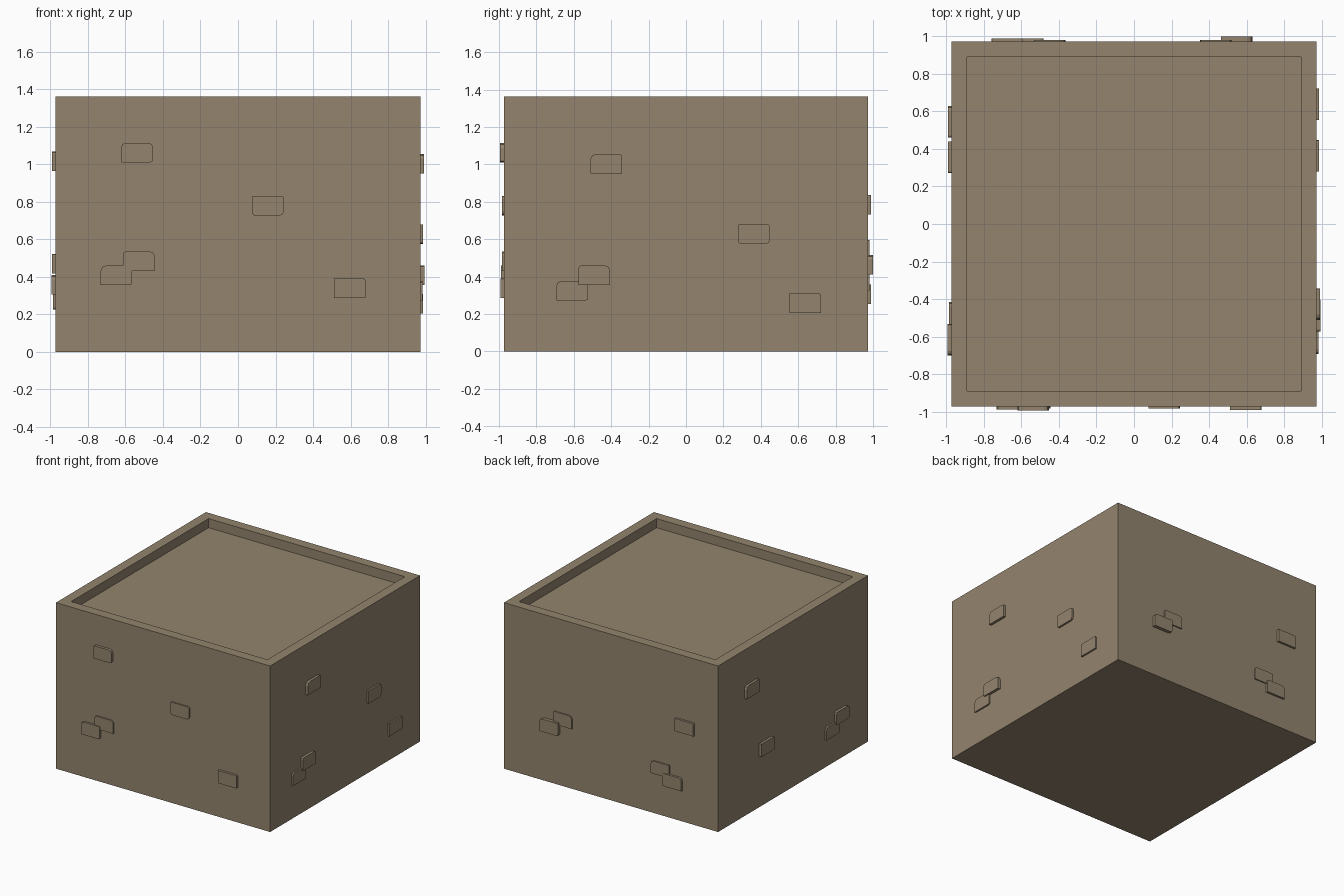
import bpy, bmesh, math
from mathutils import Matrix

if "Cube" in bpy.data.objects:
    bpy.data.objects.remove(bpy.data.objects["Cube"])

W, H = 0.972, 1.362      # half width and height of the block
RIM, DEPTH = 0.857, 0.075  # half width and depth of the top recess

stone = bpy.data.materials.new("tan stone")
stone.diffuse_color = (0.292, 0.231, 0.155, 1)
stone.use_nodes = True
stone.node_tree.nodes["Principled BSDF"].inputs["Base Color"].default_value = stone.diffuse_color


def finish(name, bm):
    bmesh.ops.recalc_face_normals(bm, faces=bm.faces)
    mesh = bpy.data.meshes.new(name)
    bm.to_mesh(mesh)
    bm.free()
    mesh.materials.append(stone)
    ob = bpy.data.objects.new(name, mesh)
    bpy.context.collection.objects.link(ob)
    return ob


# Main block: a cube whose top is inset and pushed down
bm = bmesh.new()
bmesh.ops.create_cube(bm, size=1, matrix=Matrix.Translation((0, 0, H / 2))
                      @ Matrix.Diagonal((2 * W, 2 * W, H, 1)))
top = max(bm.faces, key=lambda f: f.calc_center_median().z)
bmesh.ops.inset_region(bm, faces=[top], thickness=W - RIM)
floor = bmesh.ops.extrude_discrete_faces(bm, faces=[top])["faces"][0]
bmesh.ops.translate(bm, verts=floor.verts, vec=(0, 0, -DEPTH))
finish("planter_block", bm)


# Raised brick: outline with clipped corners (BL, BR, TR, TL), built on the front then turned
def brick(name, turn, u, z, out, cuts, w=0.168, h=0.104):
    corners = [(-1, -1), (1, -1), (1, 1), (-1, 1)]
    pts = []
    for i, ((sx, sz), c) in enumerate(zip(corners, cuts)):
        px, pz = u + sx * w / 2, z + sz * h / 2
        if c == 0:
            pts.append((px, pz))
            continue
        a, b = (px, pz - sz * c), (px - sx * c, pz)   # on the side, on the top/bottom
        m = (px - sx * c * 0.3, pz - sz * c * 0.3)
        pts += [a, m, b] if i in (0, 2) else [b, m, a]
    bm = bmesh.new()
    face = bm.faces.new([bm.verts.new((x, -out, zz)) for x, zz in pts])
    ext = bmesh.ops.extrude_face_region(bm, geom=[face])["geom"]
    for v in ext:
        if isinstance(v, bmesh.types.BMVert):
            v.co.y = -W + 0.02
    bm.transform(Matrix.Rotation(math.radians(turn), 4, "Z"))
    finish(name, bm)


A = (0, 0.015, 0.025, 0.02)
B = (0.01, 0.02, 0.015, 0)
C = (0, 0, 0.008, 0)
D = (0, 0.012, 0, 0.025)
E = (0, 0, 0.025, 0.012)
F = (0, 0, 0.012, 0.028)

# Each side: turn angle, then (distance along the face, height, reach, corner style)
sides = {
    "front": (0, [(-0.537, 1.062, 0.995, A), (0.161, 0.780, 0.983, B), (0.595, 0.338, 0.992, C),
                  (-0.648, 0.407, 0.99, D), (-0.528, 0.483, 0.984, E)]),
    "right": (90, [(-0.427, 1.003, 0.993, F), (0.365, 0.628, 0.987, B), (0.638, 0.257, 0.986, C),
                   (-0.608, 0.325, 0.985, D), (-0.490, 0.407, 0.994, E)]),
    "back": (180, [(-0.547, 0.464, 1.0, D), (-0.435, 0.545, 0.982, E), (0.675, 0.785, 0.99, C),
                   (0.450, 0.379, 0.982, D), (0.566, 0.306, 0.99, E)]),
    "left": (270, [(-0.545, 1.015, 0.993, F), (-0.355, 0.470, 0.993, C),
                   (0.618, 0.358, 0.994, E), (0.500, 0.277, 0.986, D)]),
}
for side, (turn, bricks) in sides.items():
    for n, (u, z, out, cuts) in enumerate(bricks, 1):
        brick(f"{side}_brick_{n}", turn, u, z, out, cuts)
